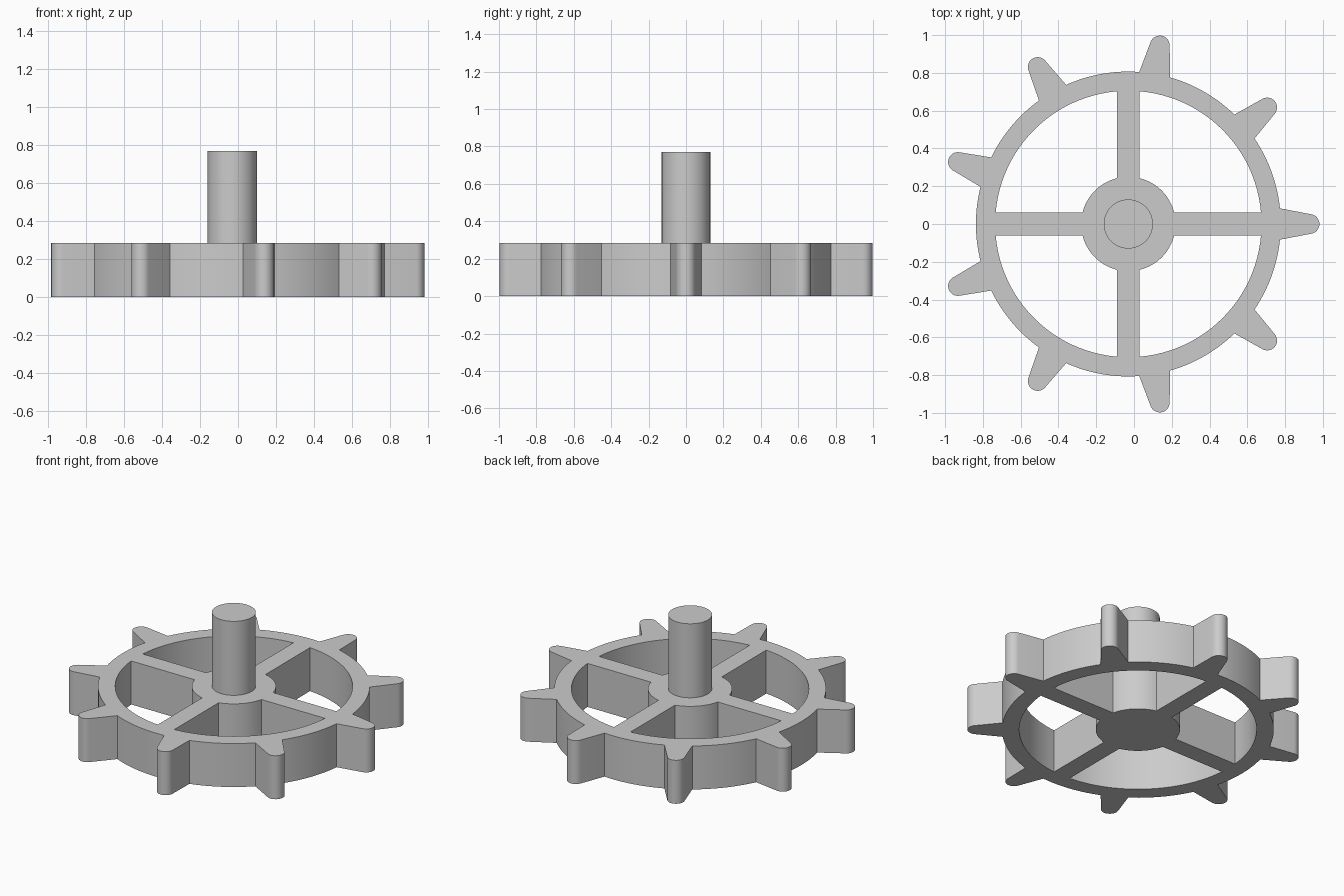
import bpy, bmesh
from math import sin, cos, asin, pi, radians
from mathutils import Vector

if "Cube" in bpy.data.objects:
    bpy.data.objects.remove(bpy.data.objects["Cube"])

AXIS_X = -0.03
HEIGHT = 0.285
RIM_OUT, RIM_IN, HUB = 0.807, 0.705, 0.25
SPOKE_HALF = 0.06
TEETH, TOOTH_HALF, TIP_R, TIP_AT = 9, 0.083, 0.052, 0.96

grey = bpy.data.materials.new("plain_grey")
grey.use_nodes = True
colour = (0.6, 0.6, 0.6, 1)
grey.diffuse_color = colour
grey.node_tree.nodes["Principled BSDF"].inputs["Base Color"].default_value = colour


def arc(r, a, b, n, cx=0.0):
    """Points on an arc from angle a to angle b."""
    return [Vector((cx + r * cos(a + (b - a) * i / n),
                    r * sin(a + (b - a) * i / n), 0)) for i in range(n + 1)]


def turned(points, angle):
    return [Vector((p.x * cos(angle) - p.y * sin(angle),
                    p.x * sin(angle) + p.y * cos(angle), 0)) for p in points]


def prism(name, loops, z0, z1):
    """Fill closed outlines (inner ones become holes) and extrude upward."""
    bm = bmesh.new()
    edges = []
    for loop in loops:
        vs = [bm.verts.new((p.x + AXIS_X, p.y, z0)) for p in loop]
        edges += [bm.edges.new((v, vs[i - 1])) for i, v in enumerate(vs)]
    bmesh.ops.triangle_fill(bm, use_beauty=True, edges=edges, normal=(0, 0, 1))
    top = bmesh.ops.extrude_face_region(bm, geom=bm.faces[:], use_keep_orig=True)
    moved = [g for g in top["geom"] if isinstance(g, bmesh.types.BMVert)]
    bmesh.ops.translate(bm, verts=moved, vec=(0, 0, z1 - z0))
    bmesh.ops.recalc_face_normals(bm, faces=bm.faces[:])
    mesh = bpy.data.meshes.new(name)
    bm.to_mesh(mesh)
    bm.free()
    mesh.materials.append(grey)
    obj = bpy.data.objects.new(name, mesh)
    bpy.context.collection.objects.link(obj)
    bpy.ops.object.select_all(action='DESELECT')
    obj.select_set(True)
    bpy.context.view_layer.objects.active = obj
    bpy.ops.object.shade_smooth_by_angle(angle=radians(30))
    return obj


# Outer outline: a tapered round-tipped tooth, then a stretch of rim, repeated
pitch = 2 * pi / TEETH
root = asin(TOOTH_HALF / RIM_OUT)
lean = radians(10)
section = arc(TIP_R, -pi / 2 + lean, pi / 2 - lean, 14, TIP_AT)
section += arc(RIM_OUT, root, pitch - root, 12)
outline = [p for i in range(TEETH) for p in turned(section, i * pitch)]

# Four openings between the spokes
a_out, a_in = asin(SPOKE_HALF / RIM_IN), asin(SPOKE_HALF / HUB)
opening = arc(RIM_IN, a_out, pi / 2 - a_out, 24)
opening += arc(HUB, pi / 2 - a_in, a_in, 14)
openings = [turned(opening, i * pi / 2) for i in range(4)]

prism("toothed_wheel", [outline] + openings, 0, HEIGHT)

# Shaft standing on the hub
prism("shaft", [arc(0.13, 0, 2 * pi, 64)[:-1]], HEIGHT - 0.02, 0.77)
